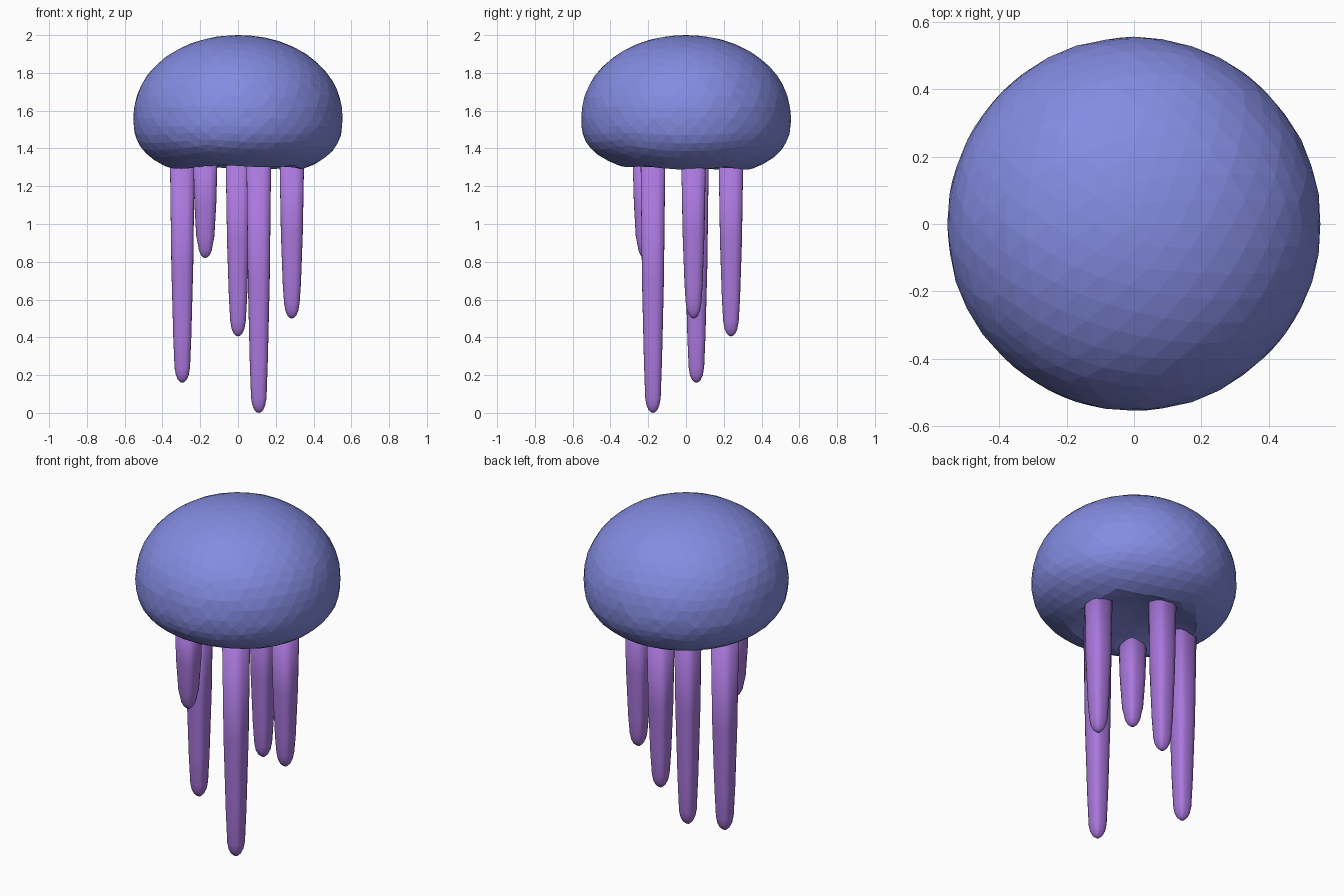
import bpy, bmesh, math, random

if "Cube" in bpy.data.objects:
    bpy.data.objects.remove(bpy.data.objects["Cube"])

random.seed(4)


def material(name, color):
    m = bpy.data.materials.new(name)
    m.diffuse_color = (*color, 1)
    m.use_nodes = True
    m.node_tree.nodes["Principled BSDF"].inputs["Base Color"].default_value = m.diffuse_color
    return m


BLUE = material("periwinkle blue", (0.228, 0.26, 0.75))
PURPLE = material("soft purple", (0.40, 0.185, 0.72))


def add_object(name, bm, mat, smooth):
    bmesh.ops.recalc_face_normals(bm, faces=bm.faces[:])
    for f in bm.faces:
        f.smooth = smooth
    mesh = bpy.data.meshes.new(name)
    bm.to_mesh(mesh)
    bm.free()
    mesh.materials.append(mat)
    ob = bpy.data.objects.new(name, mesh)
    bpy.context.collection.objects.link(ob)
    return ob


# Bell: faceted dome, fuller lower half, shallow hollow underneath
RADIUS, MID_Z, UP, DOWN = 0.555, 1.56, 0.44, 0.312
bm = bmesh.new()
bmesh.ops.create_icosphere(bm, subdivisions=4, radius=1)
for v in bm.verts:
    n = v.co.normalized()
    rho = math.hypot(n.x, n.y)
    p = 2.06 if n.z >= 0 else 2.5
    s = (rho ** p + abs(n.z) ** p) ** (-1 / p)
    x, y = n.x * s * RADIUS, n.y * s * RADIUS
    z = n.z * s * (UP if n.z >= 0 else DOWN)
    if n.z < 0:
        r = math.hypot(x, y)
        # rim slightly raised at the front
        if y < 0:
            z += (z / DOWN) ** 2 * 0.025 * min(1, (y / 0.38) ** 2)
        # hollow underside
        if r < 0.34:
            z += 0.11 * (1 - (r / 0.34) ** 2)
    j = 1 + random.uniform(-0.003, 0.003)
    v.co = (x * j, y * j, MID_Z + z)
add_object("bell", bm, BLUE, False)

# Tentacles: tapered rounded squares with round tips (fraction of length, half width)
PROFILE = [(0, 0.066), (0.5, 0.058), (0.8, 0.048)]
TIP = [(0.08, 0.041), (0.04, 0.034), (0.015, 0.023), (0.003, 0.011)]
SIDES, TOP = 16, 1.40


def section(x, y, z, r):
    """Points of a rounded square."""
    pts = []
    for i in range(SIDES):
        c, s = (f(2 * math.pi * i / SIDES) for f in (math.cos, math.sin))
        k = r * (c ** 4 + s ** 4) ** -0.25
        pts.append((x + k * c, y + k * s, z))
    return pts


def tentacle(name, x, y, tip):
    bm = bmesh.new()
    levels = [(TOP - t * (TOP - tip), r) for t, r in PROFILE]
    levels += [(tip + h, r) for h, r in TIP]
    rings = [[bm.verts.new(p) for p in section(x, y, z, r)] for z, r in levels]
    for a, b in zip(rings, rings[1:]):
        for i in range(SIDES):
            k = (i + 1) % SIDES
            bm.faces.new((a[i], a[k], b[k], b[i]))
    end = bm.verts.new((x, y, tip))
    for i in range(SIDES):
        bm.faces.new((rings[-1][i], rings[-1][(i + 1) % SIDES], end))
    bm.faces.new(rings[0])
    add_object(name, bm, PURPLE, True)


for name, x, y, tip in [
    ("right_tentacle", 0.285, 0.04, 0.50),
    ("back_tentacle", 0.0, 0.238, 0.405),
    ("left_tentacle", -0.295, 0.055, 0.16),
    ("short_front_tentacle", -0.173, -0.218, 0.82),
    ("long_front_tentacle", 0.11, -0.175, 0.0),
]:
    tentacle(name, x, y, tip)
